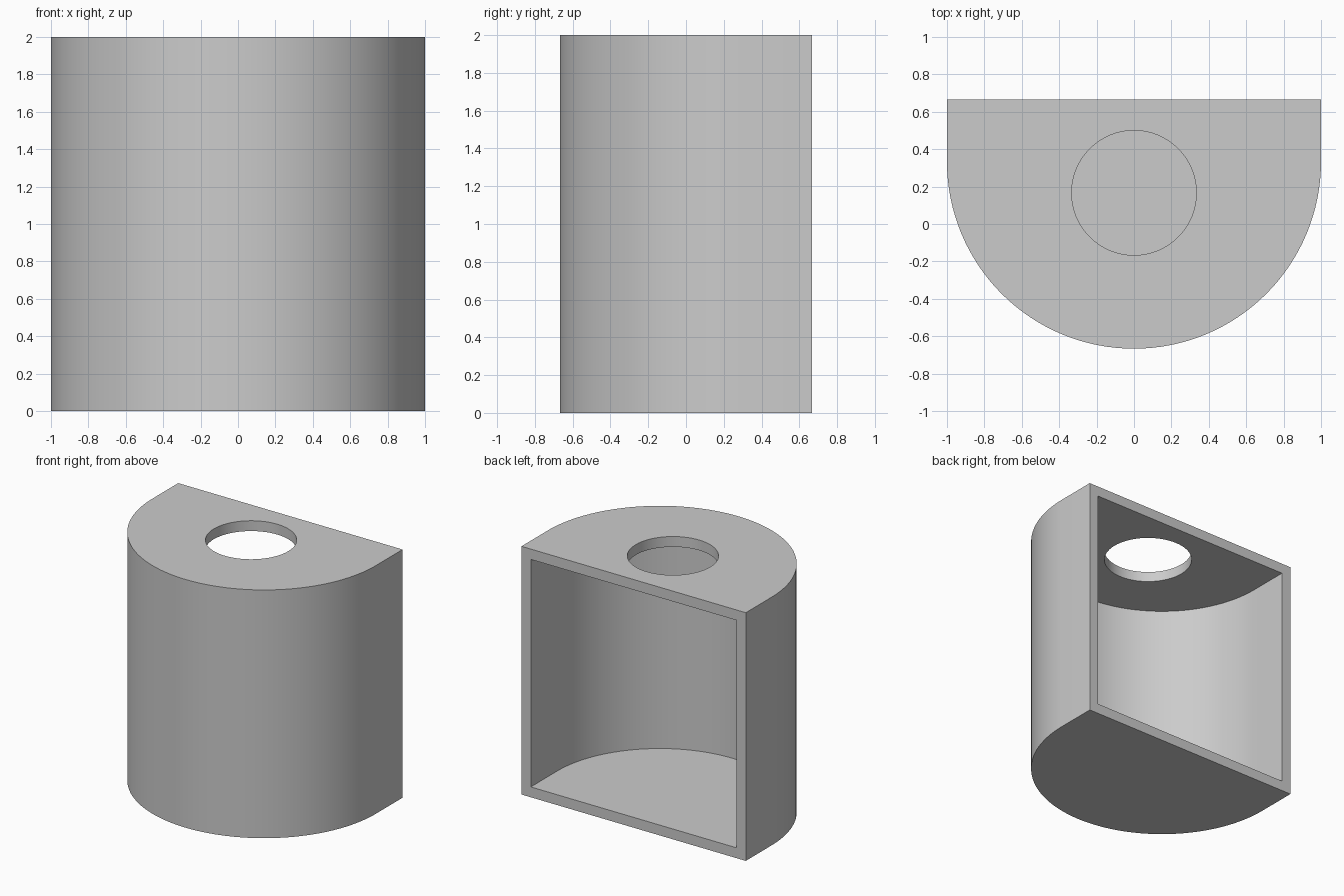
import bpy, bmesh
from math import pi, cos, sin, radians

cube = bpy.data.objects.get("Cube")
if cube:
    bpy.data.objects.remove(cube, do_unlink=True)

RADIUS = 1.0
WALL = 1 / 12
HEIGHT = 2.0
BACK = 2 / 3          # y of the open rear face
CENTRE = 1 / 3        # y of the arc centre
HOLE_RADIUS = 1 / 3
HOLE_Y = 1 / 6
SEGMENTS = 64

grey = bpy.data.materials.new("plain grey")
grey.use_nodes = True
colour = (0.6, 0.6, 0.6, 1)
grey.diffuse_color = colour
grey.node_tree.nodes["Principled BSDF"].inputs["Base Color"].default_value = colour


def prism(name, outline, z0, z1):
    """Extrude a flat outline from z0 to z1."""
    bm = bmesh.new()
    base = bm.faces.new([bm.verts.new((x, y, z0)) for x, y in outline])
    top = bmesh.ops.extrude_face_region(bm, geom=[base], use_keep_orig=True)["geom"]
    verts = [v for v in top if isinstance(v, bmesh.types.BMVert)]
    bmesh.ops.translate(bm, verts=verts, vec=(0, 0, z1 - z0))
    bmesh.ops.recalc_face_normals(bm, faces=bm.faces)
    mesh = bpy.data.meshes.new(name)
    bm.to_mesh(mesh)
    bm.free()
    mesh.materials.append(grey)
    obj = bpy.data.objects.new(name, mesh)
    bpy.context.collection.objects.link(obj)
    return obj


def arc(radius, centre_y, start, end, steps):
    angles = [start + (end - start) * i / steps for i in range(steps + 1)]
    return [(radius * cos(a), centre_y + radius * sin(a)) for a in angles]


def d_shape(radius, back):
    """Half circle bulging forwards with straight sides to the back."""
    return [(-radius, back)] + arc(radius, CENTRE, pi, 2 * pi, SEGMENTS) + [(radius, back)]


# Rounded shell, hollowed from the open back, with a round hole in the top
shell = prism("rounded_housing", d_shape(RADIUS, BACK), 0, HEIGHT)
cavity = prism("cavity_cutter", d_shape(RADIUS - WALL, BACK + WALL), WALL, HEIGHT - WALL)
hole = prism("top_hole_cutter", arc(HOLE_RADIUS, HOLE_Y, 0, 2 * pi, SEGMENTS)[:-1],
             HEIGHT - 2 * WALL, HEIGHT + WALL)

bpy.ops.object.select_all(action="DESELECT")
shell.select_set(True)
bpy.context.view_layer.objects.active = shell
for cutter in (cavity, hole):
    cutter.hide_render = True
    cut = shell.modifiers.new(cutter.name, "BOOLEAN")
    cut.operation = "DIFFERENCE"
    cut.solver = "EXACT"
    cut.object = cutter
    bpy.ops.object.modifier_apply(modifier=cut.name)
    bpy.data.objects.remove(cutter, do_unlink=True)

bpy.ops.object.shade_smooth_by_angle(angle=radians(30))
